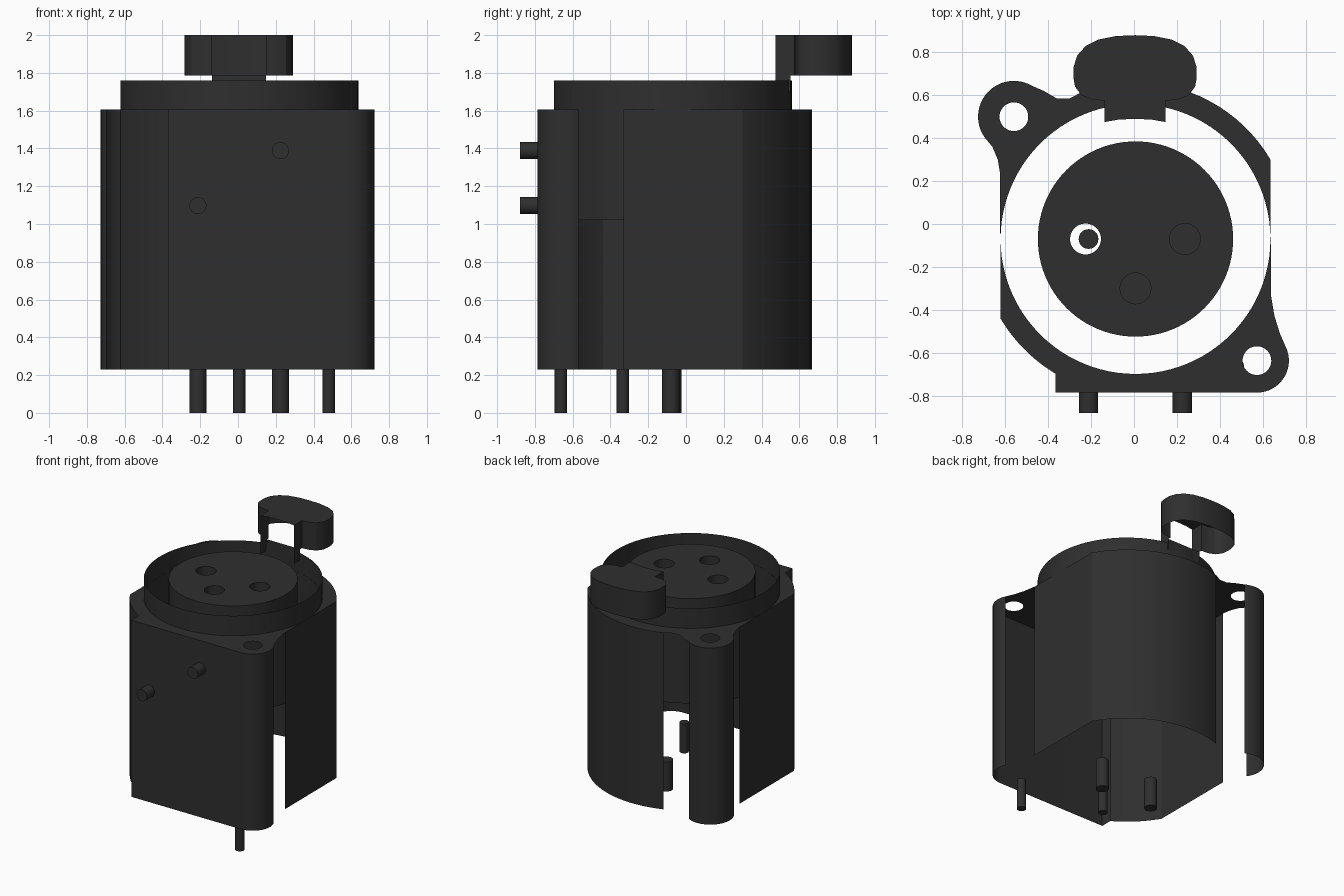
import bpy, bmesh
from math import cos, sin, radians, degrees, atan2
from mathutils import Vector, Matrix

if "Cube" in bpy.data.objects:
    bpy.data.objects.remove(bpy.data.objects["Cube"])

charcoal = bpy.data.materials.new("charcoal")
charcoal.use_nodes = True
charcoal.diffuse_color = (0.028, 0.028, 0.028, 1)
charcoal.node_tree.nodes["Principled BSDF"].inputs["Base Color"].default_value = (0.028, 0.028, 0.028, 1)

CX, CY = 0.007, -0.07                 # axis of the socket
LEFT, RIGHT, FRONT = -0.624, 0.638, -0.786
BASE, FLANGE, RIM, SKIRT = 0.23, 1.605, 1.76, 1.02


def finish(name, bm):
    mesh = bpy.data.meshes.new(name)
    bm.to_mesh(mesh)
    bm.free()
    mesh.materials.append(charcoal)
    obj = bpy.data.objects.new(name, mesh)
    bpy.context.collection.objects.link(obj)
    bpy.ops.object.select_all(action='DESELECT')
    obj.select_set(True)
    bpy.context.view_layer.objects.active = obj
    bpy.ops.object.shade_smooth_by_angle(angle=radians(30))
    return obj


def arc(cx, cy, r, a0, a1, n=24):
    angles = [radians(a0 + (a1 - a0) * i / n) for i in range(n + 1)]
    return [(cx + r * cos(a), cy + r * sin(a)) for a in angles]


def circle(cx, cy, r, n=48):
    return arc(cx, cy, r, 0, 360, n)[:-1]


def rim_arc(start, end):
    """Arc of the body's round outline between two points on it."""
    a0, a1 = (degrees(atan2(p[1] - CY, p[0] - CX)) % 360 for p in (start, end))
    return arc(CX, CY, 0.73, a0, a1, 20)


def wall(name, path, z0, z1, closed=False):
    """Thin sheet standing on a plan path."""
    bm = bmesh.new()
    low, high = ([bm.verts.new((x, y, z)) for x, y in path] for z in (z0, z1))
    count = len(path)
    for i in range(count if closed else count - 1):
        j = (i + 1) % count
        bm.faces.new((low[i], low[j], high[j], high[i]))
    return finish(name, bm)


def plate(name, loops, z):
    """Flat sheet bounded by the first loop and pierced by the others."""
    bm = bmesh.new()
    edges = []
    for loop in loops:
        verts = [bm.verts.new((x, y, z)) for x, y in loop]
        edges += [bm.edges.new((v, verts[i - 1])) for i, v in enumerate(verts)]
    bmesh.ops.triangle_fill(bm, edges=edges, use_beauty=True, normal=(0, 0, 1))
    bm.normal_update()
    bmesh.ops.reverse_faces(bm, faces=[f for f in bm.faces if f.normal.z < 0])
    return finish(name, bm)


def pin(name, start, end, r):
    start, end = Vector(start), Vector(end)
    axis = end - start
    spin = axis.to_track_quat('Z', 'Y').to_matrix().to_4x4()
    bm = bmesh.new()
    bmesh.ops.create_cone(bm, cap_ends=True, segments=24, radius1=r, radius2=r,
                          depth=axis.length,
                          matrix=Matrix.Translation((start + end) / 2) @ spin)
    return finish(name, bm)


# Housing plan: three wall runs with open slots beside the mounting ears
back_end, right_start = (-0.24, 0.617), (RIGHT, 0.30)
back_run = [(RIGHT, -0.33)] + rim_arc(right_start, back_end)
ear_run = arc(-0.56, 0.50, 0.167, 60, 215)
left_run = [(LEFT, 0.235)] + rim_arc((LEFT, -0.44), (-0.367, -0.698))
front_run = [(-0.367, FRONT)] + arc(0.573, -0.637, 0.149, -90, 27)
wall("back_shell", back_run, BASE, FLANGE)
wall("rear_ear_wall", ear_run, BASE, FLANGE)
wall("front_shell", left_run + front_run, BASE, FLANGE)

# Flange with the socket opening and the two screw holes
outline = (back_run + [(-0.30, 0.585), (-0.36, 0.585), (-0.42, 0.62)] + ear_run
           + [(-0.66, 0.36), (-0.635, 0.30)] + left_run + front_run
           + [(0.68, -0.51), (0.655, -0.43)])
plate("flange", [outline, circle(CX, CY, 0.629, 96),
                 circle(-0.56, 0.50, 0.067), circle(0.573, -0.637, 0.067)], FLANGE)

# Socket ring and contact insert
wall("socket_ring", circle(CX, CY, 0.63, 96), SKIRT, RIM, True)
contacts = [(-0.226, CY), (0.237, CY), (0.007, -0.30)]
holes = [circle(x, y, 0.072) for x, y in contacts]
plate("insert_face", [circle(CX, CY, 0.455, 96)] + holes, RIM - 0.005)
wall("insert_side", circle(CX, CY, 0.455, 96), SKIRT, RIM - 0.005, True)
for i, hole in enumerate(holes):
    wall(f"contact_hole_{i + 1}", hole[::-1], SKIRT, RIM - 0.005, True)
    if i:
        plate(f"contact_floor_{i + 1}", [hole], SKIRT)

# Release latch: hollow cap with an open front, on a narrow stem
half = [(0.143, 0.475), (0.143, 0.575), (0.20, 0.58), (0.25, 0.60), (0.28, 0.64),
        (0.287, 0.68), (0.287, 0.73), (0.27, 0.785), (0.23, 0.83), (0.17, 0.86),
        (0.09, 0.876)]
cap = ([(0.005 + x, y) for x, y in half] + [(0.005, 0.88)]
       + [(0.005 - x, y) for x, y in reversed(half)])
plate("latch_top", [cap + [(-0.07, 0.487), (0.005, 0.49), (0.08, 0.487)]], 2.0)
wall("latch_side", cap, 1.785, 2.0)
wall("latch_stem", [(0.148, 0.475), (0.148, 0.553), (-0.138, 0.553), (-0.138, 0.475)],
     1.70, 1.785)

# Solder pins below and locating pegs on the front
for name, x, y, r in [("right_pin", -0.212, CY, 0.046), ("left_pin", 0.225, -0.08, 0.046),
                      ("centre_pin", 0.006, -0.335, 0.033),
                      ("ground_pin", 0.48, -0.663, 0.033)]:
    pin(name, (x, y, 0), (x, y, BASE), r)
for name, x, z in [("right_peg", -0.212, 1.097), ("left_peg", 0.225, 1.388)]:
    pin(name, (x, FRONT, z), (x, -0.88, z), 0.045)
